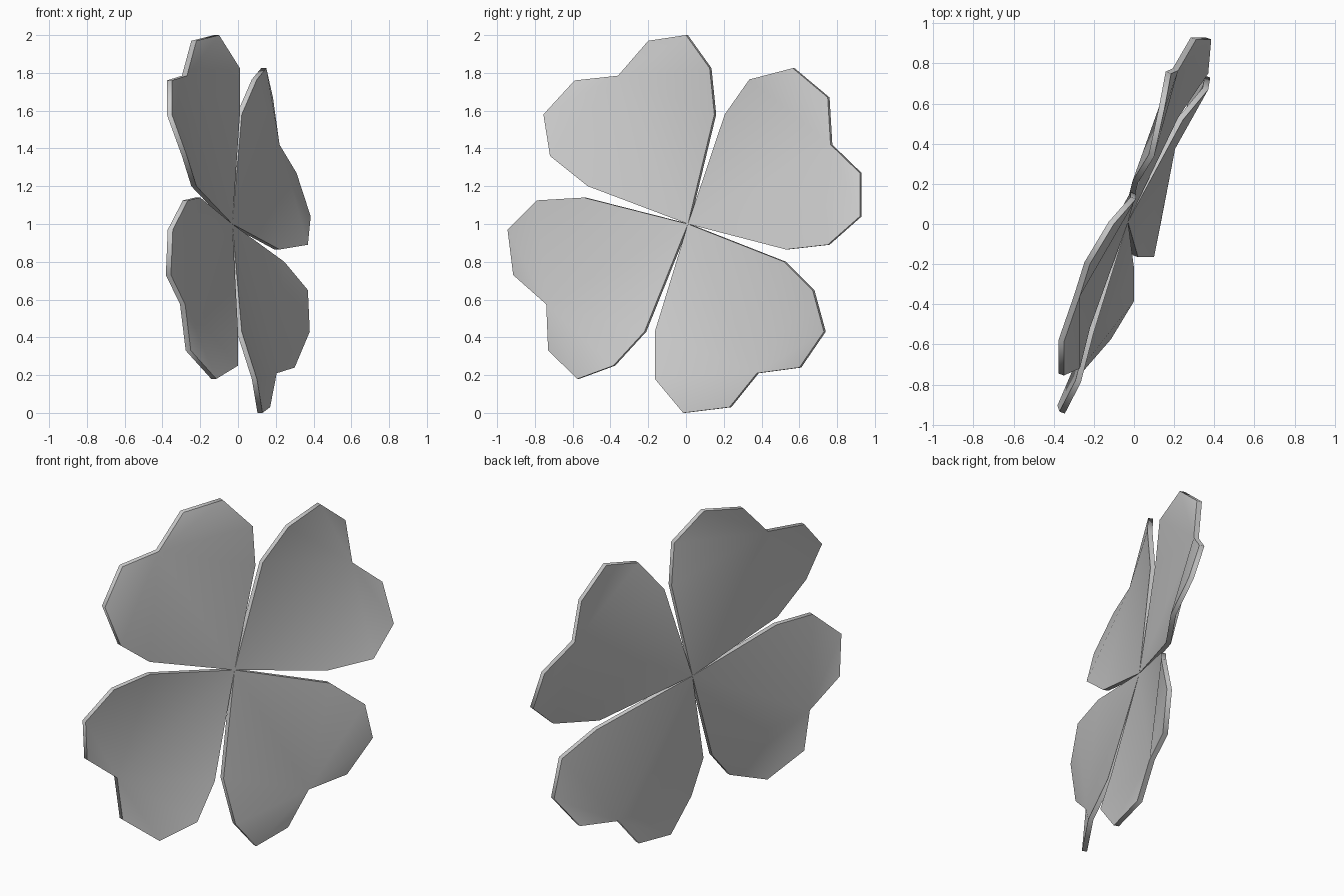
import bpy, bmesh
from mathutils import Vector

if "Cube" in bpy.data.objects:
    bpy.data.objects.remove(bpy.data.objects["Cube"])

grey = bpy.data.materials.new("leaf grey")
grey.diffuse_color = (0.6, 0.6, 0.6, 1)
grey.use_nodes = True
grey.node_tree.nodes["Principled BSDF"].inputs["Base Color"].default_value = grey.diffuse_color

TIP = Vector((-0.03, 0.01, 1.0))        # where all leaflets meet
DEPTH = Vector((-0.027, 0.010, 0.0))    # leaf thickness, front to back
NOTCH = 5                               # rim index of the heart notch (tip is 0)

# Heart-shaped rims, from one side of the tip round to the other (x, y, z)
RIMS = {
    "upper_left_leaf": [(-.22, -.52, 1.20), (-.27, -.72, 1.36), (-.35, -.755, 1.58),
                        (-.35, -.59, 1.76), (-.27, -.36, 1.785), (-.22, -.20, 1.97),
                        (-.10, 0, 2.0), (.01, .125, 1.825), (.01, .15, 1.58)],
    "upper_right_leaf": [(.02, .205, 1.58), (.10, .335, 1.765), (.15, .565, 1.825),
                         (.185, .75, 1.67), (.22, .765, 1.42), (.31, .92, 1.27),
                         (.385, .92, 1.04), (.37, .75, .89), (.22, .53, .865)],
    "lower_right_leaf": [(.245, .52, .80), (.37, .67, .65), (.38, .73, .43),
                         (.30, .60, .24), (.205, .375, .21), (.17, .23, .03),
                         (.13, -.015, .0), (.10, -.165, .18), (.02, -.165, .43)],
    "lower_left_leaf": [(0, -.22, .43), (0, -.385, .25), (-.115, -.575, .18),
                        (-.25, -.73, .33), (-.28, -.74, .575), (-.355, -.915, .73),
                        (-.345, -.945, .97), (-.265, -.79, 1.125), (-.20, -.54, 1.14)],
}


def leaf(name, rim):
    bm = bmesh.new()
    pts = [TIP] + [Vector(p) for p in rim]
    n = len(pts)
    front = [bm.verts.new(p) for p in pts]
    back = [bm.verts.new(p + DEPTH) for p in pts]
    # both faces are folded along creases that spread from the notch
    for k in range(1, n - 1):
        i, j = (NOTCH + k) % n, (NOTCH + k + 1) % n
        bm.faces.new((front[NOTCH], front[i], front[j]))
        bm.faces.new((back[NOTCH], back[j], back[i]))
    # rim band
    for i in range(n):
        j = (i + 1) % n
        bm.faces.new((front[j], front[i], back[i], back[j]))
    bmesh.ops.recalc_face_normals(bm, faces=bm.faces)
    me = bpy.data.meshes.new(name)
    bm.to_mesh(me)
    bm.free()
    me.materials.append(grey)
    ob = bpy.data.objects.new(name, me)
    bpy.context.collection.objects.link(ob)
    ob.select_set(True)
    bpy.context.view_layer.objects.active = ob


for name, rim in RIMS.items():
    leaf(name, rim)
bpy.ops.object.shade_smooth_by_angle(angle=1.0)
